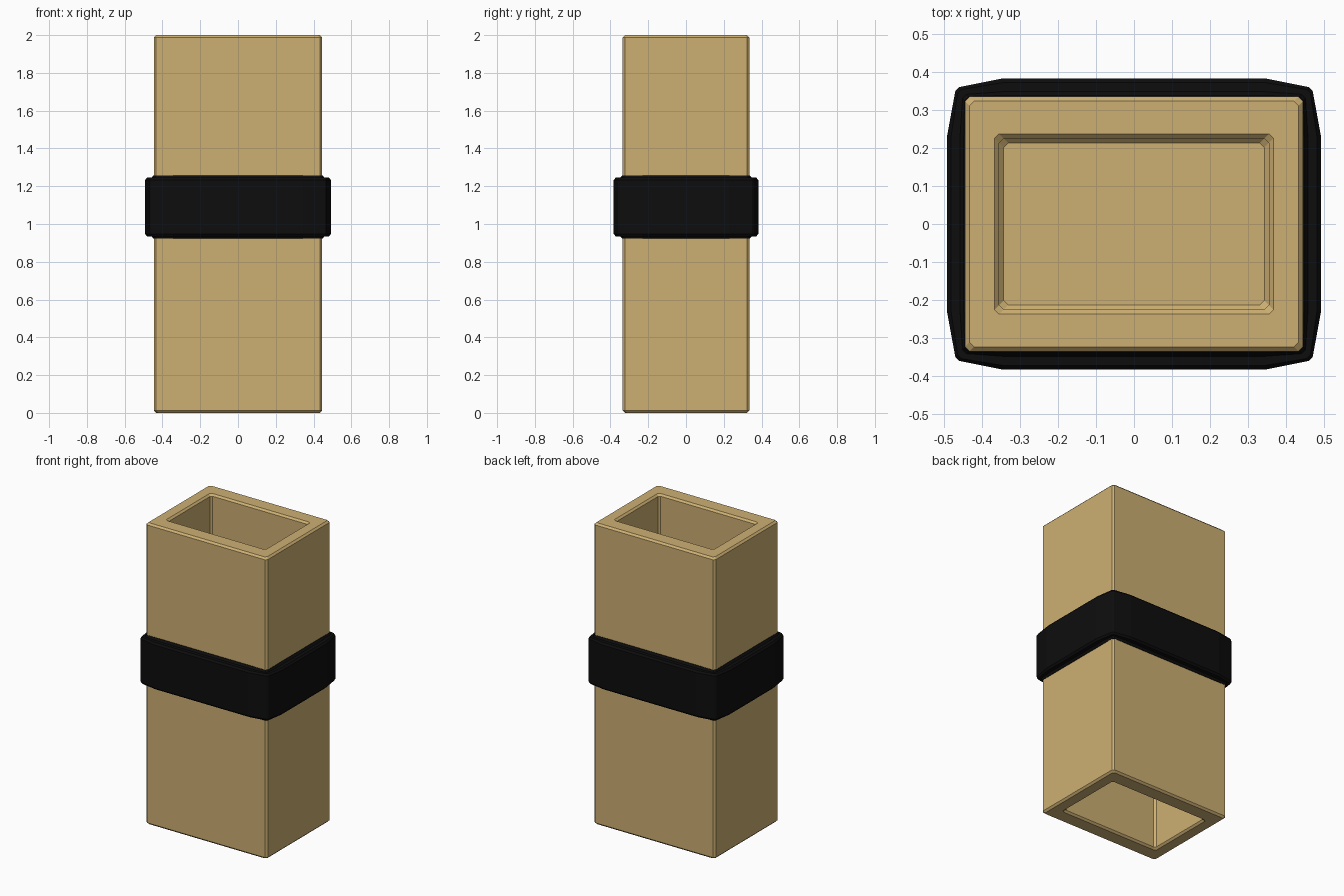
import bpy, bmesh

if "Cube" in bpy.data.objects:
    bpy.data.objects.remove(bpy.data.objects["Cube"])

def material(name, col):
    m = bpy.data.materials.new(name)
    m.diffuse_color = (*col, 1)
    m.use_nodes = True
    m.node_tree.nodes["Principled BSDF"].inputs["Base Color"].default_value = m.diffuse_color
    return m

tan = material("tan card", (0.61, 0.43, 0.17))
black = material("black band", (0.004, 0.004, 0.004))

def mirror_corner(pts):
    """Mirror the points of the +x+y corner into a closed counter-clockwise ring."""
    a = list(pts)
    b = [(-x, y) for x, y in reversed(a)]
    return a + b + [(-x, -y) for x, y in a] + [(x, -y) for x, y in reversed(a)]

def skin(name, rings, mat, closed):
    """Join successive rings of (x, y, z) points; cap the ends or close the loop."""
    bm = bmesh.new()
    loops = [[bm.verts.new(p) for p in r] for r in rings]
    pairs = list(zip(loops, loops[1:]))
    if closed:
        pairs.append((loops[-1], loops[0]))
    else:
        bm.faces.new(loops[0])
        bm.faces.new(loops[-1])
    for a, b in pairs:
        n = len(a)
        for i in range(n):
            j = (i + 1) % n
            bm.faces.new((a[i], a[j], b[j], b[i]))
    bmesh.ops.recalc_face_normals(bm, faces=bm.faces)
    me = bpy.data.meshes.new(name)
    bm.to_mesh(me)
    bm.free()
    me.materials.append(mat)
    ob = bpy.data.objects.new(name, me)
    bpy.context.collection.objects.link(ob)
    return ob

# Rectangular tube: a pocket at each end, divider in the middle, bevelled edges
B = 0.012
half = [(0.343, 0.213, 0.95), (0.355, 0.225, 0.95 - B), (0.355, 0.225, B),
        (0.367, 0.237, 0.0), (0.433, 0.323, 0.0), (0.445, 0.335, B)]
profile = half + [(x, y, 2 - z) for x, y, z in reversed(half)]
rings = [[(px, py, z) for px, py in mirror_corner([(x, y - B), (x - B, y)])]
         for x, y, z in profile]
skin("box_tube", rings, tan, False)

# Band: section swept round the tube, pinched in at the corners
inner = [(0.443, 0.23), (0.443, 0.322), (0.432, 0.333), (0.345, 0.333)]
outer = [(0.492, 0.23), (0.470, 0.350), (0.460, 0.360), (0.345, 0.383)]
mid = 1.09
top = [(0.0, 0.168), (0.1, 0.168), (0.3, 0.155), (0.78, 0.155), (1.0, 0.143)]
section = top + [(t, -h) for t, h in reversed(top)]
rings = []
for t, h in section:
    corner = [(a[0] + (b[0] - a[0]) * t, a[1] + (b[1] - a[1]) * t)
              for a, b in zip(inner, outer)]
    rings.append([(x, y, mid + h) for x, y in mirror_corner(corner)])
skin("band", rings, black, True)
